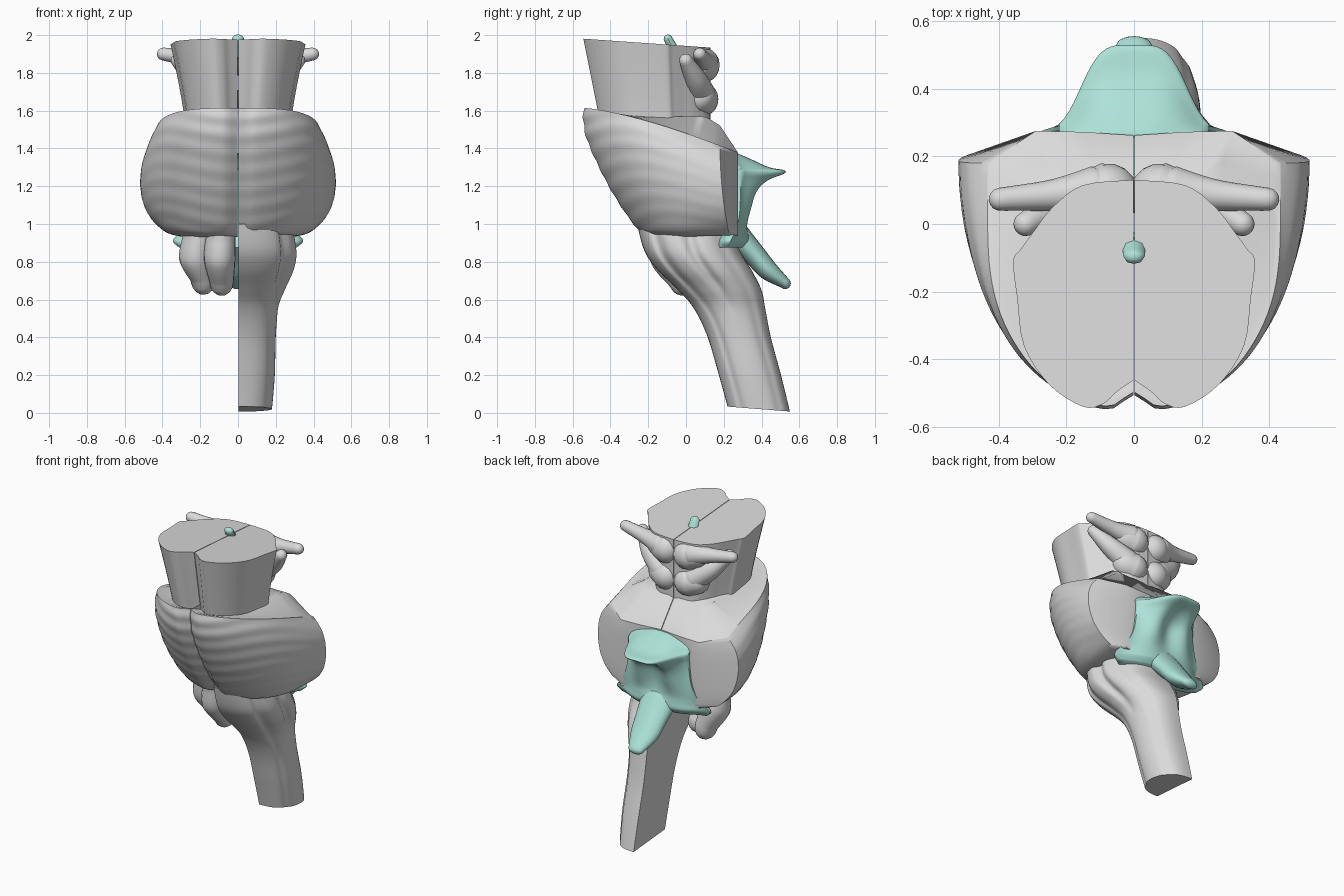
import bpy, bmesh, math
from mathutils import Vector

cube = bpy.data.objects.get("Cube")
if cube:
    bpy.data.objects.remove(cube)


def material(name, colour):
    m = bpy.data.materials.new(name)
    m.use_nodes = True
    m.diffuse_color = colour
    m.node_tree.nodes["Principled BSDF"].inputs["Base Color"].default_value = colour
    return m


GREY = material("pale_grey", (0.71, 0.71, 0.71, 1))
TEAL = material("soft_teal", (0.42, 0.77, 0.69, 1))
SEAM = 0.002


def spline(rows, n):
    """Smooth curve through rows of numbers, n steps between each pair."""
    out = []
    for i in range(len(rows) - 1):
        a, b = rows[max(i - 1, 0)], rows[i]
        c, d = rows[i + 1], rows[min(i + 2, len(rows) - 1)]
        for k in range(n):
            t = k / n
            out.append(tuple(
                q + 0.5 * t * (r - p + t * (2*p - 5*q + 4*r - s + t * (3*(q - r) + s - p)))
                for p, q, r, s in zip(a, b, c, d)))
    return out + [tuple(rows[-1])]


def bump(x, width):
    return math.exp(-(x / width) ** 2)


def loft(name, rings, mat, mirror=False, angle=50):
    """Closed skin over equal-length rings, capped at both ends."""
    bm = bmesh.new()
    vs = [[bm.verts.new(p) for p in ring] for ring in rings]
    n = len(vs[0])
    for lo, hi in zip(vs, vs[1:]):
        for i in range(n):
            j = (i + 1) % n
            bm.faces.new((lo[i], lo[j], hi[j], hi[i]))
    caps = [bm.faces.new(vs[0]), bm.faces.new(vs[-1])]
    bmesh.ops.triangulate(bm, faces=caps)
    bmesh.ops.recalc_face_normals(bm, faces=bm.faces)
    mesh = bpy.data.meshes.new(name)
    bm.to_mesh(mesh)
    bm.free()
    mesh.materials.append(mat)
    ob = bpy.data.objects.new(name, mesh)
    bpy.context.collection.objects.link(ob)
    bpy.ops.object.select_all(action="DESELECT")
    ob.select_set(True)
    bpy.context.view_layer.objects.active = ob
    bpy.ops.object.shade_smooth_by_angle(angle=math.radians(angle))
    if mirror:
        ob.modifiers.new("Mirror", "MIRROR").use_mirror_merge = False


def tube(name, path, mat, mirror=False, wide=1.0, sides=20):
    """Round-ended tube; path rows are x, y, z, radius."""
    rows = spline(path, 8)
    first, last = Vector(rows[0][:3]), Vector(rows[-1][:3])
    axis = (last - first).normalized()
    side = axis.cross(Vector((0, 1, 0)) if abs(axis.y) < 0.8 else Vector((0, 0, 1))).normalized()
    up = axis.cross(side)
    stations = [(Vector(r[:3]), r[3]) for r in rows]
    dome = [math.radians(a) for a in (5, 25, 45, 65)]
    r0, r1 = rows[0][3], rows[-1][3]
    stations = ([(first - axis * r0 * math.cos(a), r0 * math.sin(a)) for a in dome] + stations
                + [(last + axis * r1 * math.cos(a), r1 * math.sin(a)) for a in reversed(dome)])
    rings = []
    for c, r in stations:
        rings.append([c + side * r * wide * math.cos(2 * math.pi * k / sides)
                      + up * r * math.sin(2 * math.pi * k / sides) for k in range(sides)])
    loft(name, rings, mat, mirror)


# Pons: wrinkled belly sweeping back to flat oval cut peduncles
def pons_ring(v, width, front, flat=None):
    end = 0.18 + 0.05 * (1 - v) ** 2
    pts = []
    for k in range(33):
        t = math.pi / 2 * k / 32
        ridge = 1 + 0.004 * math.sin(46 * v + 3 * math.cos(3 * t)) * math.cos(t / 1.2)
        oval = 1 - 0.13 * abs(2 * v - 1) ** 3 * math.sin(t) ** 8
        x = max(width * math.sin(t) ** 0.92 * ridge * oval, SEAM)
        y = end - (end - front) * math.cos(t) ** 0.95 * ridge
        pts.append((x, y + 0.05 * bump(x, 0.045)))
    if flat:
        pts += [(0.2, 0.14), (0.1, 0.14), (SEAM, 0.12)]
    else:
        pts += [(0.29, 0.275), (0.15, 0.272), (SEAM, 0.262)]
    ring = []
    for x, y in pts:
        low = 0.93 + 0.02 * (y + 0.2)
        top = 1.615 - 0.235 * (max(0, y + 0.55) / 0.82) ** 1.4
        ring.append((x, y, flat - 0.6 * max(0, y - 0.1) if flat else low + (top - low) * v))
    return ring


pons_rows = [(0, 0.36, -0.17), (0.05, 0.43, -0.25), (0.25, 0.485, -0.35), (0.5, 0.515, -0.45),
             (0.75, 0.518, -0.53), (0.9, 0.51, -0.552), (1, 0.495, -0.55)]
rings = [pons_ring(*r) for r in spline(pons_rows, 8)]
rings.append(pons_ring(1, 0.475, -0.53))
rings.append(pons_ring(1, 0.30, -0.45, 1.57))
loft("pons", rings, GREY, True, 45)

# Midbrain: paired tapered block with a front notch and side groove
outline = [(SEAM, -0.462), (0.05, -0.495), (0.09, -0.53), (0.15, -0.54), (0.25, -0.475),
           (0.325, -0.36), (0.345, -0.22), (0.357, -0.11), (0.335, -0.075), (0.295, -0.02),
           (0.24, 0.05), (0.15, 0.115), (SEAM, 0.13)]
outline = spline(outline, 4)
rings = []
for k in range(13):
    f = k / 12
    ring = []
    for x, y in outline:
        x = max(SEAM, x * (0.78 + 0.22 * f ** 1.2))
        yy = y * (0.83 + 0.17 * f) if y < 0 else y
        top = 1.98 - 0.07 * (y + 0.53)
        ring.append((x, yy, 1.52 + (top - 1.52) * f))
    rings.append(ring)
loft("midbrain", rings, GREY, True)

# Colliculi and their arms on the back of the midbrain
tube("superior_colliculus", [(0.08, 0.085, 1.84, 0.095), (0.13, 0.075, 1.85, 0.085)], GREY, True)
tube("inferior_colliculus", [(0.08, 0.08, 1.66, 0.093), (0.125, 0.07, 1.67, 0.085)], GREY, True)
tube("upper_arm", [(0.12, 0.1, 1.86, 0.07), (0.24, 0.085, 1.875, 0.047),
                   (0.395, 0.073, 1.9, 0.034)], GREY, True)
tube("lower_arm", [(0.12, 0.08, 1.69, 0.075), (0.23, 0.05, 1.77, 0.058),
                   (0.32, 0.0, 1.865, 0.036)], GREY, True)

# Medulla: left half only, leaning back, cut flat on the midline, grooved into lobes above
medulla_rows = [(1.0, -0.26, 0.24, 0.29), (0.85, -0.22, 0.29, 0.315), (0.75, -0.155, 0.35, 0.30),
                (0.65, -0.055, 0.40, 0.255), (0.55, 0.035, 0.42, 0.215), (0.4, 0.11, 0.45, 0.2),
                (0.2, 0.17, 0.505, 0.195), (0.02, 0.22, 0.55, 0.18)]
rings = []
for z, front, back, w in spline(medulla_rows, 6):
    upper = min(1, max(0, (z - 0.5) / 0.2))
    ring = []
    for k in range(49):
        t = math.pi * k / 48
        groove = (1 - 0.1 * upper * (bump(t - 0.85, 0.13) + bump(t - 1.6, 0.13))
                  - 0.05 * (1 - upper) * bump(t - 0.95, 0.12) - 0.04 * bump(t - 2.3, 0.15))
        x = w * max(math.sin(t), 0) ** 0.7 * groove
        y = (front + back) / 2 - (back - front) / 2 * math.cos(t)
        ring.append((max(x, SEAM), y, z + 0.08 * (0.39 - y) * max(0, 1 - z)))
    rings.append(ring)
loft("left_medulla", rings, GREY)

# Right pyramid and olive hang free
tube("right_pyramid", [(-0.09, -0.11, 0.95, 0.09), (-0.097, -0.09, 0.82, 0.098),
                       (-0.087, -0.015, 0.695, 0.075)], GREY, wide=0.85)
tube("right_olive", [(-0.21, -0.01, 0.95, 0.1), (-0.222, 0.01, 0.82, 0.108),
                     (-0.185, 0.05, 0.705, 0.08)], GREY, wide=0.83)

# Ventricle: tent with a peaked roof, dished back and side recesses
vent_rows = [(1.375, 0.27, 0.12, 0, 0.22), (1.345, 0.34, 0.19, 0, 0.25), (1.3, 0.44, 0.22, 0, 0.27),
             (1.285, 0.52, 0.22, 0, 0.28), (1.265, 0.525, 0.22, 0.01, 0.28),
             (1.23, 0.455, 0.22, 0.04, 0.28), (1.17, 0.4, 0.225, 0.06, 0.28),
             (1.08, 0.365, 0.24, 0.05, 0.28), (1.0, 0.335, 0.275, 0.02, 0.27),
             (0.95, 0.33, 0.315, 0, 0.25), (0.91, 0.33, 0.345, 0, 0.23), (0.875, 0.3, 0.31, 0, 0.22)]
rings = []
for z, peak, w, dip, edge in spline(vent_rows, 4):
    back, front = [], []
    for k in range(33):
        s = k / 16 - 1
        bell = math.exp(-(abs(s) / 0.78) ** 4)
        y = edge + (peak - edge) * bell - dip * bump(s, 0.38)
        back.append((w * s, y, z))
        front.append((w * s, edge - 0.07 * math.sqrt(max(0, 1 - s * s)) - 0.005, z))
    rings.append(back + front[::-1])
loft("ventricle", rings, TEAL, angle=60)
tube("ventricle_tail", [(0, 0.27, 0.94, 0.07), (0, 0.36, 0.84, 0.06), (0, 0.44, 0.75, 0.052),
                        (0, 0.525, 0.685, 0.03)], TEAL, wide=1.8)

# Aqueduct stub on the cut top
tube("aqueduct", [(0, -0.05, 1.9, 0.025), (0, -0.095, 1.98, 0.023)], TEAL, wide=1.4, sides=8)
